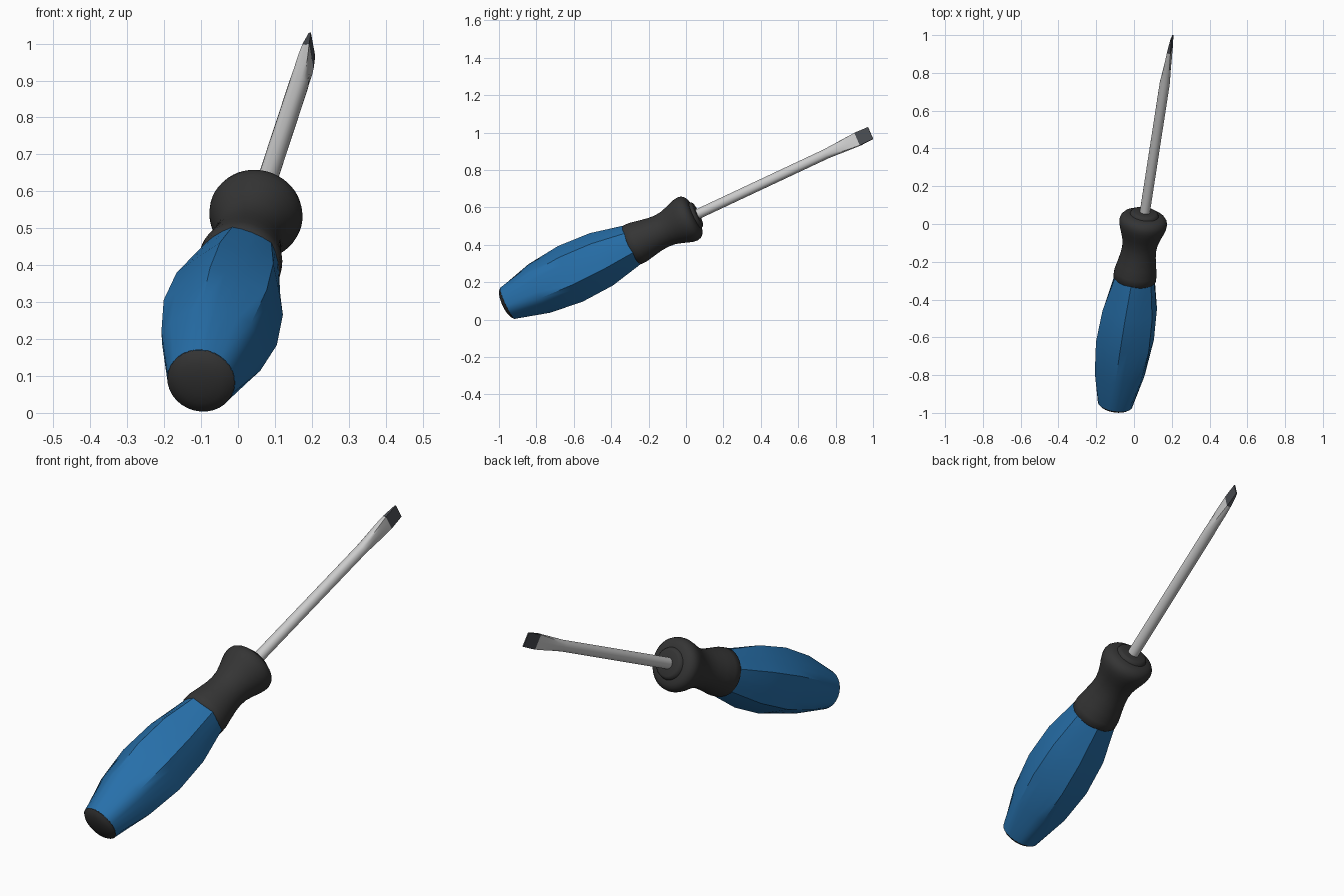
import bpy, bmesh
from math import sin, cos, pi, radians
from mathutils import Matrix, Vector

if "Cube" in bpy.data.objects:
    bpy.data.objects.remove(bpy.data.objects["Cube"])

# Tool axis: local Z runs from butt to tip, local Y is the wide direction of the blade
BUTT = Vector((-0.10, -0.955, 0.087))
TIP = Vector((0.20, 0.985, 0.997))
Z = (TIP - BUTT).normalized()
X = Vector((Z.y, -Z.x, 0)).normalized()
Y = Z.cross(X)
FRAME = Matrix.Translation(BUTT) @ Matrix((X, Y, Z)).transposed().to_4x4() @ Matrix.Rotation(radians(-6), 4, 'Z')


def material(name, rgb):
    m = bpy.data.materials.new(name)
    m.diffuse_color = (*rgb, 1)
    m.use_nodes = True
    m.node_tree.nodes["Principled BSDF"].inputs["Base Color"].default_value = m.diffuse_color
    return m


BLUE = material("blue_plastic", (0.02, 0.16, 0.40))
BLACK = material("black_rubber", (0.035, 0.035, 0.035))
DARK = material("dark_steel", (0.065, 0.07, 0.08))


def loft(name, sections, point, n, mat=None, smooth=35):
    """Skin rings of n points; point(section, angle) gives local coordinates."""
    bm = bmesh.new()
    rings = [[bm.verts.new(FRAME @ Vector(point(s, 2 * pi * i / n))) for i in range(n)] for s in sections]
    for a, b in zip(rings, rings[1:]):
        for i in range(n):
            j = (i + 1) % n
            bm.faces.new((a[i], a[j], b[j], b[i]))
    bm.faces.new(rings[0][::-1])
    bm.faces.new(rings[-1])
    bmesh.ops.recalc_face_normals(bm, faces=bm.faces)
    me = bpy.data.meshes.new(name)
    bm.to_mesh(me)
    bm.free()
    ob = bpy.data.objects.new(name, me)
    bpy.context.collection.objects.link(ob)
    if mat:
        me.materials.append(mat)
    bpy.ops.object.select_all(action='DESELECT')
    ob.select_set(True)
    bpy.context.view_layer.objects.active = ob
    bpy.ops.object.shade_smooth_by_angle(angle=radians(smooth))


def round_point(s, a):
    z, r = s
    return r * cos(a), r * sin(a), z


def hex_point(s, a):
    # blend from circle (w = 0) to hexagon (w = 1)
    z, r, w = s
    k = (a + pi / 6) % (pi / 3) - pi / 6
    r *= 1 - w + w * cos(pi / 6) / cos(k)
    return r * cos(a), r * sin(a), z


def blade_point(s, a):
    # blend from ellipse (w = 0) to rectangle (w = 1)
    z, hx, hy, w = s
    c, d = cos(a), sin(a)
    k = 1 - w + w / max(abs(c), abs(d))
    return hx * c * k, hy * d * k, z


# Faceted grip
loft("grip", [(0, 0.092, 0), (0.19, 0.144, 0.7), (0.375, 0.165, 0.95),
              (0.56, 0.155, 0.95), (0.75, 0.113, 0.4)], hex_point, 24, BLUE, 45)

# Domed butt cap
loft("butt_cap", [(-0.026, 0.012), (-0.024, 0.035), (-0.019, 0.06), (-0.010, 0.08),
                  (0.001, 0.0925), (0.02, 0.09)], round_point, 32, BLACK, 50)

# Waisted collar with flared guard and front boss
loft("collar", [(0.735, 0.105), (0.745, 0.114), (0.78, 0.113), (0.83, 0.103), (0.88, 0.094),
                (0.92, 0.091), (0.96, 0.095), (1.00, 0.107), (1.03, 0.118), (1.055, 0.125),
                (1.075, 0.127), (1.093, 0.123), (1.107, 0.112), (1.115, 0.098), (1.118, 0.082),
                (1.119, 0.076), (1.131, 0.071), (1.136, 0.06), (1.136, 0.02)],
     round_point, 48, BLACK, 50)

# Shaft flaring into a flat blade
loft("shaft", [(1.10, 0.027, 0.027, 0), (1.90, 0.027, 0.027, 0), (1.96, 0.0215, 0.0305, 0.3),
               (2.03, 0.015, 0.035, 0.7), (2.088, 0.0095, 0.037, 1)], blade_point, 24)

# Dark blade tip
loft("blade_tip", [(2.087, 0.0096, 0.0372, 1), (2.166, 0.003, 0.035, 1)], blade_point, 24, DARK)
